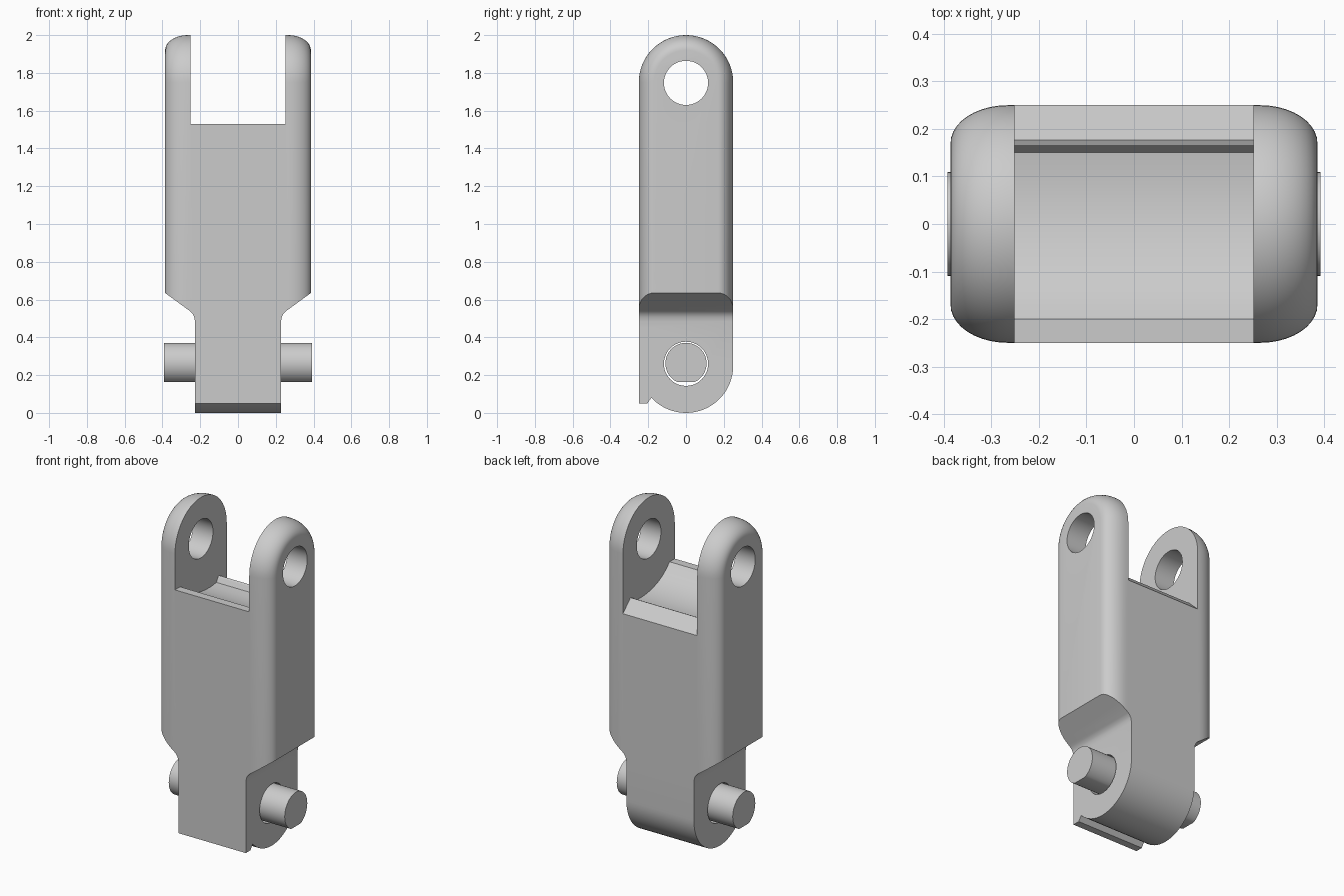
import bpy, bmesh
from math import sin, cos, pi, radians
from mathutils import Vector

cube = bpy.data.objects.get("Cube")
if cube:
    bpy.data.objects.remove(cube)

# One plain grey for every part
grey = bpy.data.materials.new("plain grey")
grey.use_nodes = True
grey.diffuse_color = (0.6, 0.6, 0.6, 1)
grey.node_tree.nodes["Principled BSDF"].inputs["Base Color"].default_value = (0.6, 0.6, 0.6, 1)


def loft(name, rings):
    """Closed solid through matching rings of points."""
    bm = bmesh.new()
    loops = [[bm.verts.new(p) for p in ring] for ring in rings]
    n = len(loops[0])
    for a, b in zip(loops, loops[1:]):
        for i in range(n):
            j = (i + 1) % n
            bm.faces.new((a[i], a[j], b[j], b[i]))
    bm.faces.new(loops[0])
    bm.faces.new(loops[-1])
    bmesh.ops.recalc_face_normals(bm, faces=bm.faces)
    mesh = bpy.data.meshes.new(name)
    bm.to_mesh(mesh)
    bm.free()
    mesh.materials.append(grey)
    obj = bpy.data.objects.new(name, mesh)
    bpy.context.collection.objects.link(obj)
    return obj


def side_prism(name, yz, half_width):
    return loft(name, [[(x, y, z) for y, z in yz] for x in (-half_width, half_width)])


def circle(z, radius, n=48):
    return [(radius * cos(2 * pi * i / n), z + radius * sin(2 * pi * i / n)) for i in range(n)]


def combine(target, cutter, operation):
    mod = target.modifiers.new(operation.lower(), 'BOOLEAN')
    mod.operation, mod.solver, mod.object = operation, 'EXACT', cutter
    cutter.hide_render = True
    graph = bpy.context.evaluated_depsgraph_get()
    mesh = bpy.data.meshes.new_from_object(target.evaluated_get(graph))
    target.modifiers.clear()
    target.data = mesh
    bpy.data.objects.remove(cutter)


def finish(obj):
    bpy.ops.object.select_all(action='DESELECT')
    obj.select_set(True)
    bpy.context.view_layer.objects.active = obj
    bpy.ops.object.shade_smooth_by_angle(angle=radians(30))


def capsule(x, inset, n=32):
    """Upright round-ended outline, shrunk by inset."""
    r = 0.25 - inset
    top = [(x, r * cos(pi * i / n), 1.75 + r * sin(pi * i / n)) for i in range(n + 1)]
    low = [(x, -r * cos(pi * i / n), 0.25 - r * sin(pi * i / n)) for i in range(n + 1)]
    return top + low


# Body: capsule with rounded outer rims
steps = 10
rim = [(0.265 + 0.121 * sin(t), 0.08 * (1 - cos(t)))
       for t in (pi / 2 * i / steps for i in range(steps + 1))]
body = loft("link_body", [capsule(-x, d) for x, d in reversed(rim)] + [capsule(x, d) for x, d in rim])

# Stop lip under the front face
lip = side_prism("stop_lip", [(-0.25, 0.05), (-0.205, 0.05), (-0.18, 0.085),
                              (-0.15, 0.25), (-0.15, 0.45), (-0.25, 0.45)], 0.25)
combine(body, lip, 'UNION')

# Narrow tongue flaring to the wide fork
half = [(0.228, -0.1), (0.228, 0.485), (0.232, 0.508), (0.24, 0.525), (0.252, 0.537),
        (0.386, 0.635), (0.5, 0.718), (0.5, 2.1)]
outline = half + [(-x, z) for x, z in reversed(half)]
envelope = loft("envelope", [[(x, y, z) for x, z in outline] for y in (-0.5, 0.5)])
combine(body, envelope, 'INTERSECT')

# Fork slot with a hollow floor and a chamfered rear ridge
floor = [(-0.4, 1.53), (-0.2, 1.53), (-0.17, 1.5), (-0.13, 1.47), (-0.08, 1.445), (-0.02, 1.427),
         (0.04, 1.418), (0.1, 1.417), (0.15, 1.423), (0.166, 1.45), (0.177, 1.455), (0.4, 1.24)]
slot = side_prism("fork_slot", floor + [(0.4, 2.2), (-0.4, 2.2)], 0.251)
combine(body, slot, 'DIFFERENCE')

# Pin holes through fork and tongue
for height in (1.747, 0.26):
    combine(body, side_prism("pin_hole", circle(height, 0.117), 0.6), 'DIFFERENCE')
finish(body)

# Cross pin with a flat underside
pin = side_prism("cross_pin", [(y, max(z, 0.163)) for y, z in circle(0.262, 0.109)
                               if z > 0.163 or abs(y) > 0.04], 0.392)
bm = bmesh.new()
bm.from_mesh(pin.data)
bmesh.ops.remove_doubles(bm, verts=bm.verts, dist=0.0005)
bm.to_mesh(pin.data)
bm.free()
finish(pin)
